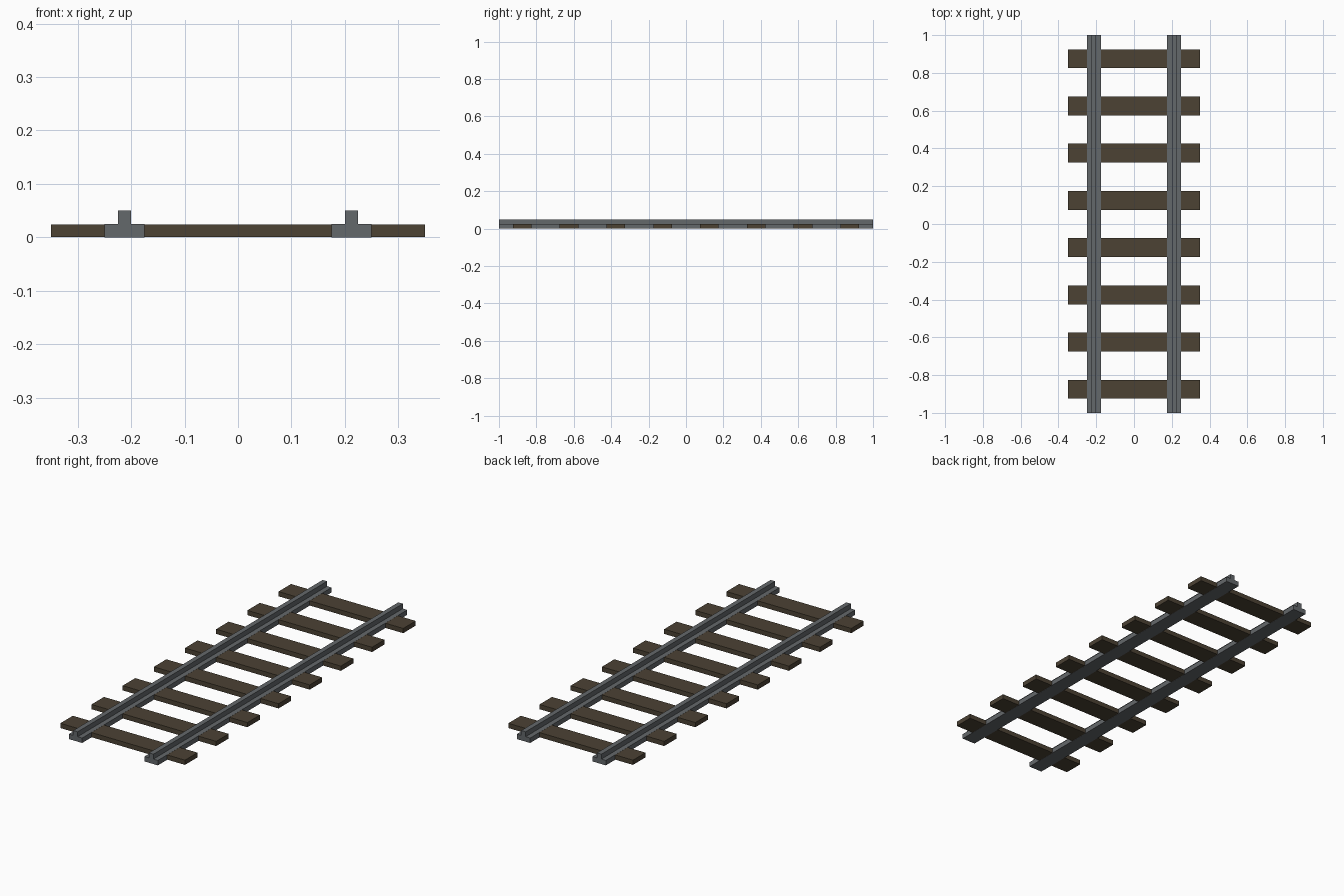
import bpy, bmesh

if "Cube" in bpy.data.objects:
    bpy.data.objects.remove(bpy.data.objects["Cube"])


def material(name, rgb):
    m = bpy.data.materials.new(name)
    m.diffuse_color = (*rgb, 1)
    m.use_nodes = True
    m.node_tree.nodes["Principled BSDF"].inputs["Base Color"].default_value = m.diffuse_color
    return m


steel = material("grey steel", (0.127, 0.138, 0.147))
wood = material("dark brown wood", (0.072, 0.054, 0.034))


def extrude_y(name, profile, y0, y1, mat):
    """Closed prism from an (x, z) profile drawn along y."""
    bm = bmesh.new()
    face = bm.faces.new([bm.verts.new((x, y0, z)) for x, z in profile])
    ext = bmesh.ops.extrude_face_region(bm, geom=[face])
    moved = [v for v in ext["geom"] if isinstance(v, bmesh.types.BMVert)]
    bmesh.ops.translate(bm, verts=moved, vec=(0, y1 - y0, 0))
    bmesh.ops.recalc_face_normals(bm, faces=bm.faces)
    me = bpy.data.meshes.new(name)
    bm.to_mesh(me)
    bm.free()
    me.materials.append(mat)
    ob = bpy.data.objects.new(name, me)
    bpy.context.collection.objects.link(ob)
    return ob


# Rails: wide foot with a narrow head on top
for side, name in ((-1, "left_rail"), (1, "right_rail")):
    half = [(0.0375, 0), (0.0375, 0.025), (0.0125, 0.025), (0.0125, 0.05)]
    profile = half + [(-x, z) for x, z in reversed(half)]
    extrude_y(name, [(side * 0.2125 + x, z) for x, z in profile], -1, 1, steel)

# Sleepers: slightly thinner than the rail foot so faces do not coincide
for i in range(8):
    y = -0.875 + 0.25 * i
    board = [(-0.35, 0.0005), (0.35, 0.0005), (0.35, 0.0245), (-0.35, 0.0245)]
    extrude_y(f"sleeper_{i + 1}", board, y - 0.05, y + 0.05, wood)
